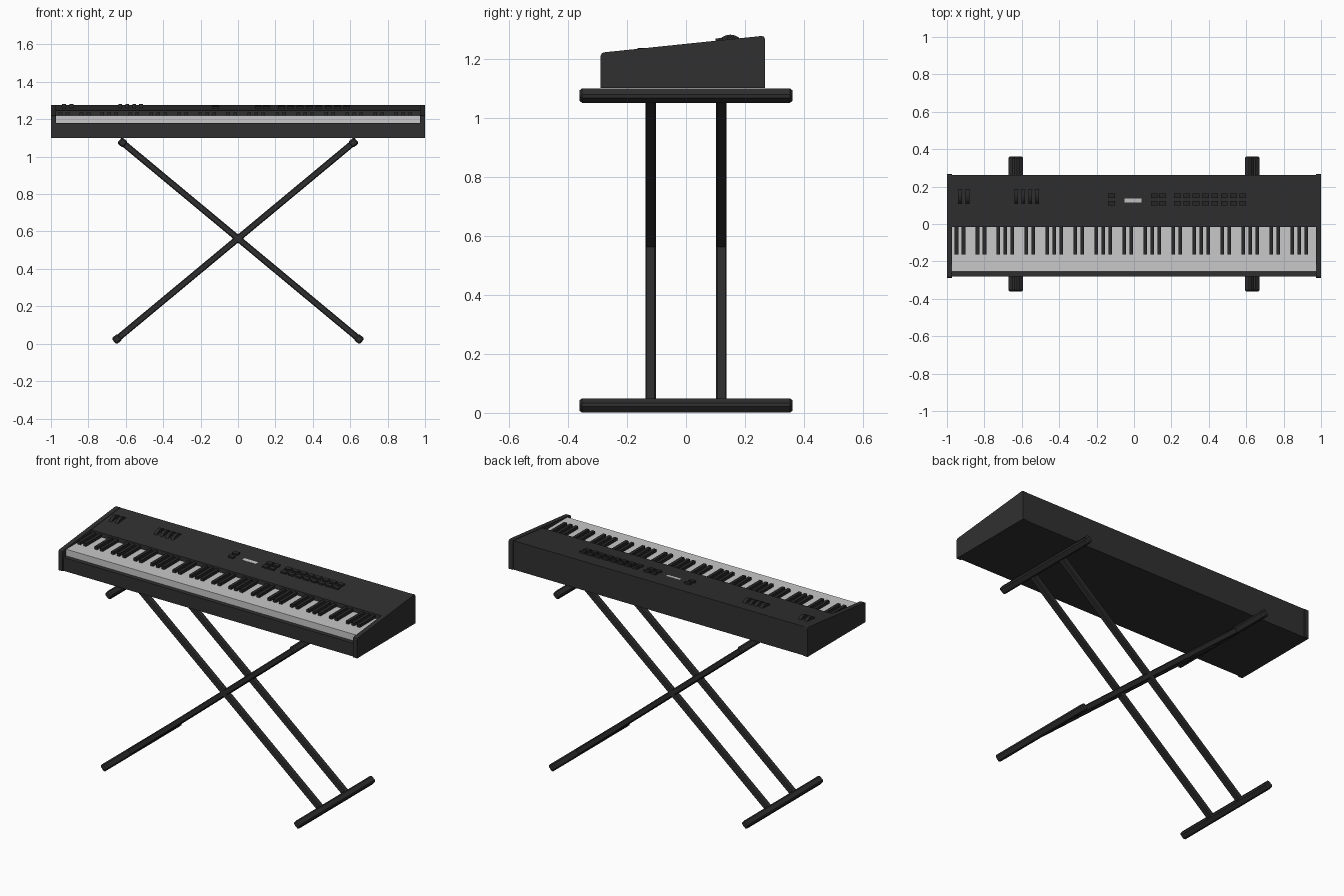
import bpy, bmesh, math
from mathutils import Vector, Matrix

if "Cube" in bpy.data.objects:
    bpy.data.objects.remove(bpy.data.objects["Cube"])


def material(name, r, g, b):
    m = bpy.data.materials.new(name)
    m.diffuse_color = (r, g, b, 1)
    m.use_nodes = True
    m.node_tree.nodes["Principled BSDF"].inputs["Base Color"].default_value = m.diffuse_color
    return m


CASE = material("charcoal_case", 0.030, 0.030, 0.030)
STAND = material("stand_black", 0.026, 0.026, 0.027)
BLACK = material("black_plastic", 0.022, 0.022, 0.022)
WHITE = material("key_white", 0.58, 0.58, 0.58)


def finish(name, bm, mat, bevel=0.0):
    bmesh.ops.recalc_face_normals(bm, faces=bm.faces)
    me = bpy.data.meshes.new(name)
    bm.to_mesh(me)
    bm.free()
    me.materials.append(mat)
    ob = bpy.data.objects.new(name, me)
    bpy.context.collection.objects.link(ob)
    if bevel:
        mod = ob.modifiers.new("bevel", 'BEVEL')
        mod.width = bevel
        mod.segments = 1
    return ob


def add_box(bm, centre, size, rot=Matrix.Identity(4)):
    m = Matrix.Translation(centre) @ rot @ Matrix.Diagonal((*size, 1))
    bmesh.ops.create_cube(bm, size=1, matrix=m)


def extrude_profile(name, pts, x0, x1, mat):
    """Close a (y, z) profile and extrude it along x."""
    bm = bmesh.new()
    f = bm.faces.new([bm.verts.new((x0, y, z)) for y, z in pts])
    out = bmesh.ops.extrude_face_region(bm, geom=[f])
    vs = [v for v in out["geom"] if isinstance(v, bmesh.types.BMVert)]
    bmesh.ops.translate(bm, vec=(x1 - x0, 0, 0), verts=vs)
    return finish(name, bm, mat)


# Sloping control panel: height at a given y
SLOPE = 0.103
TILT = Matrix.Rotation(math.atan(SLOPE), 4, 'X')


def panel_z(y):
    return 1.219 + SLOPE * (y + 0.282)


# Case with key bed, and the two end caps
extrude_profile("keyboard_case", [
    (-0.281, 1.10), (0.262, 1.10), (0.262, panel_z(0.262)),
    (-0.015, panel_z(-0.015)), (-0.015, 1.18), (-0.281, 1.18)], -0.972, 0.972, CASE)
cap = [(-0.289, 1.10), (0.267, 1.10), (0.267, 1.268), (0.264, 1.275), (0.256, 1.277),
       (-0.279, 1.2215), (-0.286, 1.218), (-0.289, 1.21)]
for side, a, b in (("left", -1.0, -0.972), ("right", 0.972, 1.0)):
    extrude_profile(side + "_end_cap", cap, a, b, CASE)

# White keys as one strip
bm = bmesh.new()
add_box(bm, (0, -0.134, 1.197), (1.944, 0.24, 0.046))
finish("white_keys", bm, WHITE)

# Black keys in groups of two and three
bm = bmesh.new()
for k in range(51):
    if k % 7 in (0, 1, 3, 4, 6):
        add_box(bm, (-0.949 + 0.0374 * k, -0.089, 1.225), (0.019, 0.15, 0.024))
finish("black_keys", bm, BLACK)

# Control wheels and sliders: discs half sunk into the panel
bm = bmesh.new()
for x in (-0.93, -0.89, -0.63, -0.592, -0.555, -0.518):
    m = Matrix.Translation((x, 0.15, panel_z(0.15) - 0.031)) @ Matrix.Rotation(math.pi / 2, 4, 'Y')
    bmesh.ops.create_cone(bm, cap_ends=True, segments=32, radius1=0.049, radius2=0.049,
                          depth=0.02, matrix=m)
wheels = finish("control_wheels", bm, BLACK)

# Panel buttons in two rows
bm = bmesh.new()
columns = [-0.12, 0.108, 0.152] + [0.232 + 0.05 * i for i in range(8)]
for x in columns:
    for y in (0.112, 0.152):
        add_box(bm, (x, y, panel_z(y) + 0.003), (0.036, 0.024, 0.014), TILT)
finish("panel_buttons", bm, BLACK)

# Small display plate
bm = bmesh.new()
add_box(bm, (-0.006, 0.125, panel_z(0.125)), (0.092, 0.022, 0.002), TILT)
finish("display", bm, WHITE)

# Crossed stand: two pairs of legs with a cross bar at each end
for s, side in ((1, "right"), (-1, "left")):
    low, high = Vector((0.647 * s, 0, 0.025)), Vector((-0.617 * s, 0, 1.075))
    d = high - low
    rot = Matrix.Rotation(math.atan2(-d.z, d.x), 4, 'Y')
    bm = bmesh.new()
    for y in (-0.12, 0.12):
        add_box(bm, (low + high) / 2 + Vector((0, y, 0)), (d.length, 0.036, 0.034), rot)
    finish(side + "_stand_legs", bm, STAND, 0.005)
    for part, p in (("foot_bar", low), ("support_bar", high)):
        bm = bmesh.new()
        add_box(bm, p, (0.042, 0.72, 0.042), rot)
        finish(side + "_" + part, bm, STAND, 0.008)
